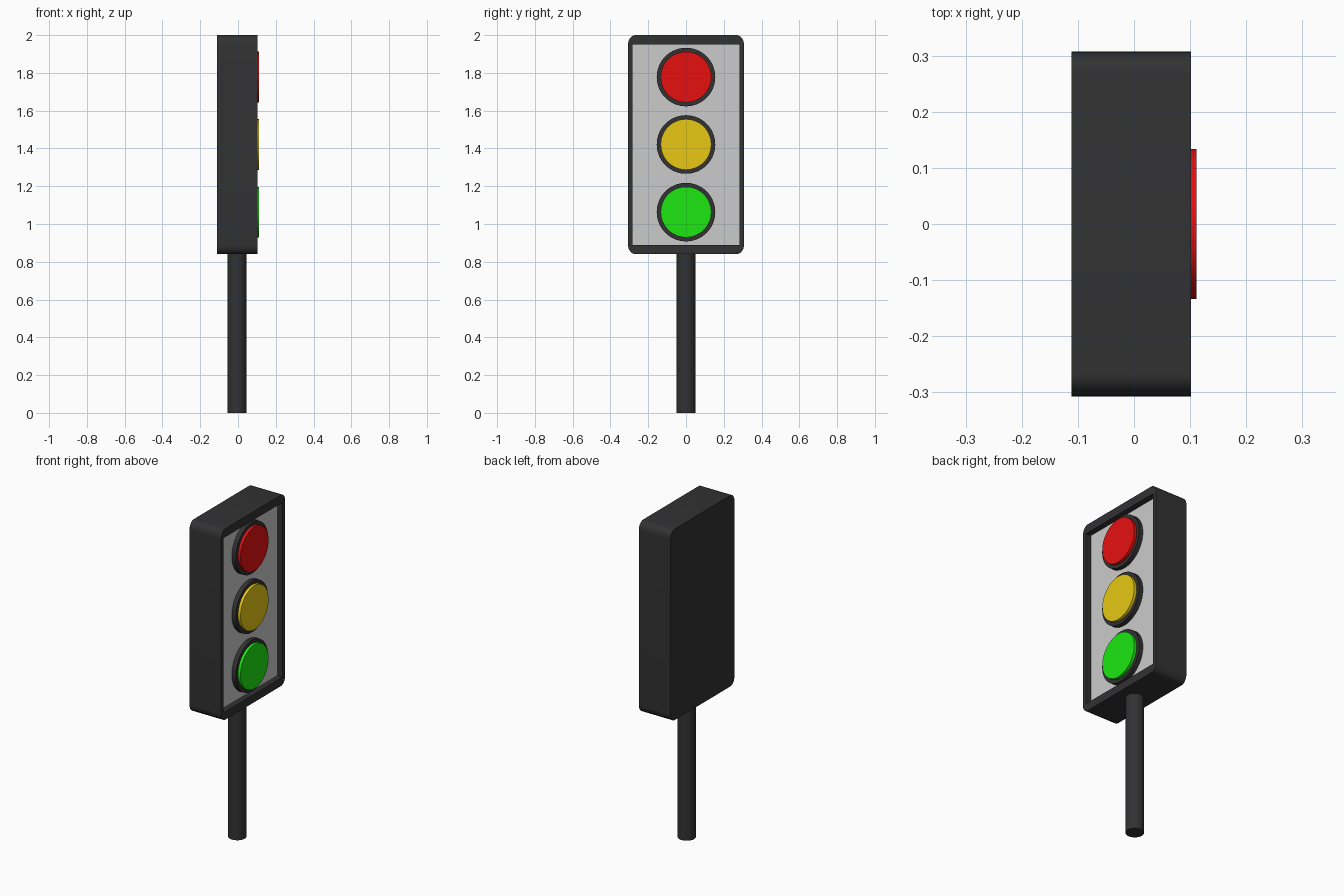
import bpy, bmesh, math
from mathutils import Matrix

if "Cube" in bpy.data.objects:
    bpy.data.objects.remove(bpy.data.objects["Cube"])


def material(name, rgb):
    m = bpy.data.materials.new(name)
    m.diffuse_color = (*rgb, 1)
    m.use_nodes = True
    m.node_tree.nodes["Principled BSDF"].inputs["Base Color"].default_value = m.diffuse_color
    return m


DARK = material("dark_metal", (0.032, 0.032, 0.034))
PANEL = material("panel_grey", (0.7, 0.7, 0.7))
RED = material("red_lens", (0.8, 0.005, 0.005))
YELLOW = material("yellow_lens", (0.8, 0.58, 0.006))
GREEN = material("green_lens", (0.012, 0.8, 0.006))


def finish(bm, name, mat=None):
    bmesh.ops.recalc_face_normals(bm, faces=bm.faces)
    me = bpy.data.meshes.new(name)
    bm.to_mesh(me)
    bm.free()
    ob = bpy.data.objects.new(name, me)
    bpy.context.collection.objects.link(ob)
    if mat:
        me.materials.append(mat)
    return ob


def smooth(ob):
    bpy.ops.object.select_all(action='DESELECT')
    ob.select_set(True)
    bpy.context.view_layer.objects.active = ob
    bpy.ops.object.shade_smooth_by_angle(angle=math.radians(35))


def box(name, x, y, z, mat=None):
    bm = bmesh.new()
    bmesh.ops.create_cube(bm, size=1)
    for v in bm.verts:
        v.co = [(a + b) / 2 + c * (b - a) for (a, b), c in zip((x, y, z), v.co)]
    return finish(bm, name, mat)


def cylinder(name, radius, length, matrix, mat):
    bm = bmesh.new()
    bmesh.ops.create_cone(bm, cap_ends=True, segments=64, radius1=radius,
                          radius2=radius, depth=length, matrix=matrix)
    ob = finish(bm, name, mat)
    smooth(ob)
    return ob


def disc(name, radius, x0, x1, z, mat):
    m = Matrix.Translation(((x0 + x1) / 2, 0, z)) @ Matrix.Rotation(math.pi / 2, 4, 'Y')
    return cylinder(name, radius, x1 - x0, m, mat)


# Housing: rounded rectangle extruded along x
X0, X1, HALF_Y, Z0, Z1 = -0.111, 0.102, 0.307, 0.84, 2.0
RY, RZ, STEPS = 0.04, 0.05, 8
bm = bmesh.new()
ring = []
for i, (sy, sz) in enumerate(((1, 1), (-1, 1), (-1, -1), (1, -1))):
    cy = sy * (HALF_Y - RY)
    cz = Z1 - RZ if sz > 0 else Z0 + RZ
    for k in range(STEPS + 1):
        a = math.pi / 2 * (i + k / STEPS)
        ring.append(bm.verts.new((X0, cy + RY * math.cos(a), cz + RZ * math.sin(a))))
face = bm.faces.new(ring)
ext = bmesh.ops.extrude_face_region(bm, geom=[face], use_keep_orig=True)
for v in ext["geom"]:
    if isinstance(v, bmesh.types.BMVert):
        v.co.x = X1
housing = finish(bm, "housing", DARK)

# Recess behind the front frame
PY, PZ = (-0.283, 0.283), (0.889, 1.949)
cutter = box("recess_cutter", (0.06, 0.2), PY, PZ, DARK)
cutter.hide_render = True
mod = housing.modifiers.new("recess", 'BOOLEAN')
mod.operation = 'DIFFERENCE'
mod.solver = 'EXACT'
mod.object = cutter
bpy.context.view_layer.objects.active = housing
bpy.ops.object.modifier_apply(modifier=mod.name)
bpy.data.objects.remove(cutter)
smooth(housing)

# Grey panel inside the recess
box("front_panel", (0.06, 0.067), PY, PZ, PANEL)

# Three lamps, each with a dark bezel
for name, z, mat in (("red", 1.778, RED), ("yellow", 1.421, YELLOW), ("green", 1.063, GREEN)):
    disc(name + "_bezel", 0.155, 0.064, 0.094, z, DARK)
    disc(name + "_lamp", 0.134, 0.08, 0.111, z, mat)

# Pole
cylinder("pole", 0.05, 0.85, Matrix.Translation((-0.005, 0, 0.425)), DARK)
